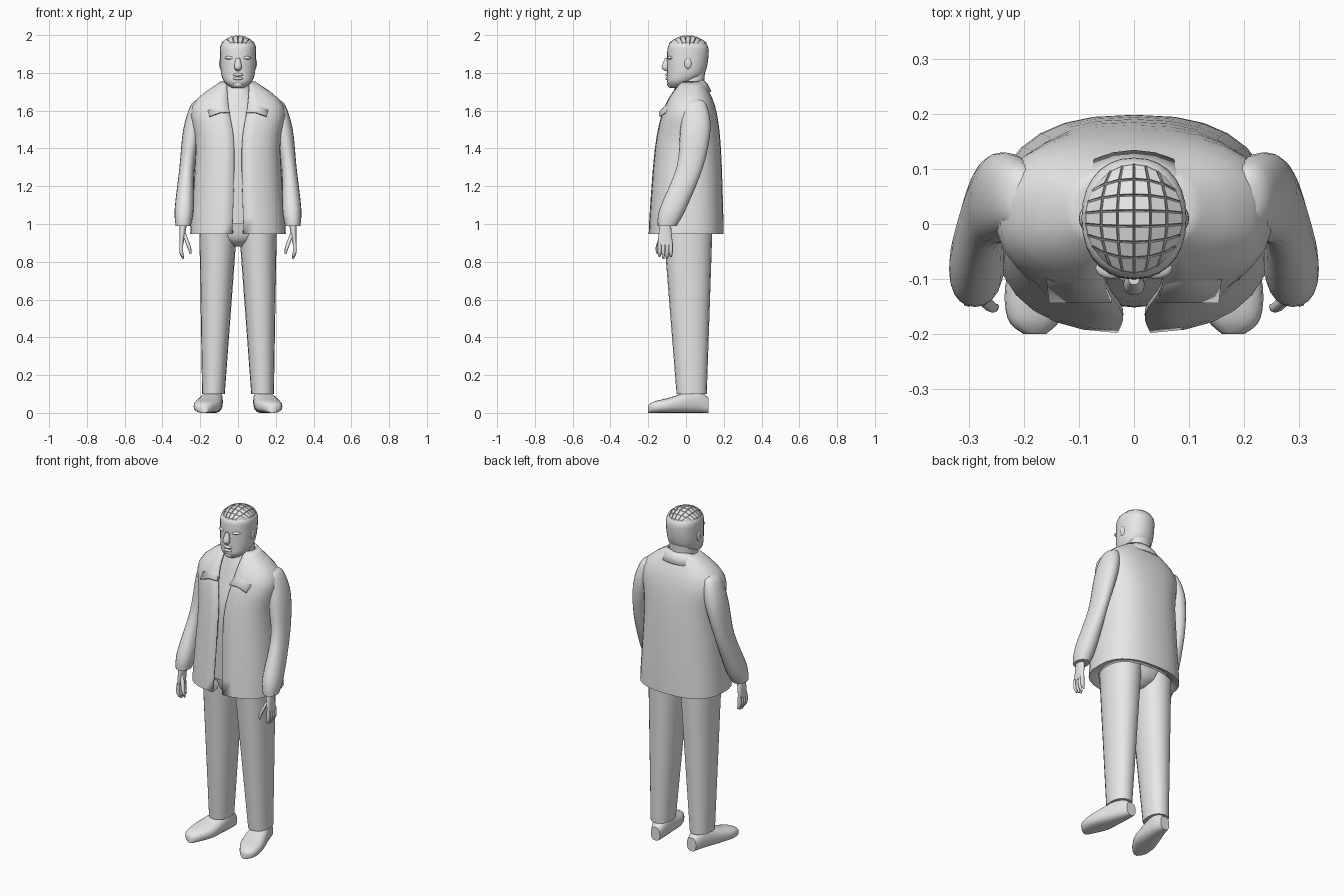
import bpy, bmesh, math
from mathutils import Vector

if "Cube" in bpy.data.objects:
    bpy.data.objects.remove(bpy.data.objects["Cube"])

shade = 0.8
grey = bpy.data.materials.new("light_grey")
grey.use_nodes = True
grey.diffuse_color = (shade, shade, shade, 1)
grey.node_tree.nodes["Principled BSDF"].inputs["Base Color"].default_value = grey.diffuse_color


def finish(name, bm, thickness=0, angle=50):
    """Turn a bmesh into a smooth shaded object, optionally with cloth thickness."""
    bmesh.ops.recalc_face_normals(bm, faces=bm.faces)
    mesh = bpy.data.meshes.new(name)
    bm.to_mesh(mesh)
    bm.free()
    mesh.materials.append(grey)
    obj = bpy.data.objects.new(name, mesh)
    bpy.context.collection.objects.link(obj)
    bpy.ops.object.select_all(action='DESELECT')
    obj.select_set(True)
    bpy.context.view_layer.objects.active = obj
    bpy.ops.object.shade_smooth_by_angle(angle=math.radians(angle))
    if thickness:
        cloth = obj.modifiers.new("cloth", 'SOLIDIFY')
        cloth.thickness = thickness
        cloth.offset = 0


def spline(keys, steps=4):
    """Smooth curve of number tuples through a few keys."""
    keys = [Vector(key) for key in keys]
    padded = [keys[0]] + keys + [keys[-1]]
    points = []
    for before, start, end, after in zip(padded, padded[1:], padded[2:], padded[3:]):
        for step in range(steps):
            t = step / steps
            leave, arrive = (end - before) / 2, (after - start) / 2
            ease = t * t * (3 - 2 * t)
            points.append(start.lerp(end, ease) + leave * t * (1 - t) ** 2
                          - arrive * t * t * (1 - t))
    return points + [keys[-1]]


def oval(angle, power):
    """Point on a unit superellipse."""
    c, s = math.cos(angle), math.sin(angle)
    return (math.copysign(abs(c) ** (2 / power), c),
            math.copysign(abs(s) ** (2 / power), s))


def skin(bm, rows, closed):
    """Bridge rows of points with quads."""
    verts = [[bm.verts.new(point) for point in row] for row in rows]
    count = len(rows[0])
    for low, high in zip(verts, verts[1:]):
        for i in range(count if closed else count - 1):
            j = (i + 1) % count
            bm.faces.new((low[i], low[j], high[j], high[i]))
    return verts


def loft(name, keys, side=1, upright=False, segments=20, power=2.2):
    """Capped body through ovals: x, y, z, half width, half depth or height."""
    bm = bmesh.new()
    across = Vector((0, 0, 1)) if upright else Vector((0, 1, 0))
    rows = []
    for x, y, z, half, other in spline(keys):
        row = []
        for i in range(segments):
            u, v = oval(math.tau * i / segments, power)
            point = Vector((x + half * u, y, z)) + across * other * v
            point.x *= side
            row.append(point)
        rows.append(row)
    verts = skin(bm, rows, closed=True)
    bm.faces.new(verts[0])
    bm.faces.new(verts[-1])
    finish(name, bm)


def blob(name, centre, radii):
    """Small smooth ellipsoid."""
    bm = bmesh.new()
    bmesh.ops.create_uvsphere(bm, u_segments=12, v_segments=8, radius=1)
    bmesh.ops.scale(bm, vec=radii, verts=bm.verts)
    bmesh.ops.translate(bm, vec=centre, verts=bm.verts)
    finish(name, bm)


# Head and neck
loft("neck", [(0, .01, 1.6, .08, .08), (0, .03, 1.8, .07, .07)])
loft("head", [(0, -.05, 1.72, .03, .03), (0, -.03, 1.75, .07, .07), (0, 0, 1.8, .09, .1),
              (0, .01, 1.9, .095, .11), (0, .01, 1.95, .09, .1), (0, .01, 1.98, .05, .05)],
     segments=28)
loft("nose", [(0, -.1, 1.81, .01, .01), (0, -.11, 1.83, .02, .02), (0, -.1, 1.88, .01, .01)],
     segments=10)
blob("upper_lip", (0, -.09, 1.79), (.03, .02, .01))
blob("lower_lip", (0, -.09, 1.77), (.03, .02, .01))
blob("chin", (0, -.08, 1.74), (.03, .02, .02))

# Cropped hair: a dome of raised tufts
bm = bmesh.new()
bmesh.ops.create_grid(bm, x_segments=6, y_segments=7, size=1)
for vert in bm.verts:
    u, v = vert.co.xy
    x, y = u * math.sqrt(1 - v * v / 2), v * math.sqrt(1 - u * u / 2)
    vert.co = (x * .09, y / 10 + .01, 1.99 - (x * x + y * y) / 25)
bmesh.ops.inset_individual(bm, faces=bm.faces[:], thickness=.003, depth=.01)
finish("hair", bm, angle=30)

# Shirt and hips
loft("shirt", [(0, 0, 1, .19, .14), (0, 0, 1.4, .19, .15), (0, .01, 1.6, .14, .11),
               (0, .02, 1.72, .07, .08)])
loft("hips", [(0, .01, .88, .03, .06), (0, .01, .92, .12, .11), (0, .01, 1, .2, .13)])

# Open jacket: height, half width, half depth, middle, half opening
jacket = [(.95, .25, .195, 0, .03), (1.4, .22, .17, .01, .02), (1.62, .24, .13, .02, .05),
          (1.75, .09, .06, .03, .06)]
boxiness = 2.5
columns = 28
rows = []
for z, half, depth, middle, gap in spline(jacket):
    start = -math.acos((gap / half) ** (boxiness / 2))
    sweep = math.pi - 2 * start
    ring = [oval(start + sweep * i / columns, boxiness) for i in range(columns + 1)]
    rows.append([Vector((half * u, middle + depth * v, z)) for u, v in ring])
hem_fold = [Vector((point.x * .8, point.y * .8, point.z + .01)) for point in rows[0]]
bm = bmesh.new()
skin(bm, [hem_fold] + rows, closed=False)
finish("jacket", bm, thickness=.01)

# Folded collar, swept from one lapel round the neck to the other
inner, ridge, outer = [], [], []
reach = 8
for i in range(-reach, reach + 1):
    t = abs(i) / reach
    turn = math.copysign(math.pi * t, i)
    top = Vector((.09 * math.sin(turn * .85), .09 - .23 * t * t, 1.76 - .17 * t ** 3))
    tip = Vector((.16 * math.sin(turn * .6), .13 - .27 * t * t, 1.7 - .13 * t ** 3))
    inner.append(top)
    ridge.append((top + tip) / 2 + Vector((0, 0, .01)))
    outer.append(tip)
bm = bmesh.new()
skin(bm, [inner, ridge, outer], closed=False)
finish("collar", bm, thickness=.01)

# Paired features and limbs
for side, label in ((1, "left"), (-1, "right")):
    blob(label + "_brow", (side * .04, -.08, 1.88), (.03, .02, .01))
    blob(label + "_ear", (side * .09, .01, 1.85), (.01, .02, .03))

    loft(label + "_sleeve", [
        (.2, .05, 1.66, .01, .02), (.21, .05, 1.63, .04, .06), (.24, .05, 1.5, .05, .08),
        (.27, .02, 1.3, .04, .07), (.285, -.07, 1.08, .05, .07), (.29, -.1, .99, .04, .05)], side)

    # Hand with evenly spread fingers
    loft(label + "_palm", [(.3, -.11, .89, .01, .04), (.29, -.11, 1, .02, .03)], side)
    for finger in range(4):
        y = -.14 + finger * .02
        drop = abs(finger - 1.5) / 100
        loft(f"{label}_finger_{finger}", [
            (.29, y, .81 + drop, .005, .005), (.3, y, .85, .01, .01), (.3, y, .9, .01, .01)],
            side, segments=8)
    loft(label + "_thumb", [(.25, -.15, .84, .005, .005), (.26, -.15, .88, .01, .01),
                            (.29, -.12, .96, .01, .01)], side, segments=8)

    loft(label + "_trouser_leg", [(.13, .03, .1, .06, .08), (.105, .01, .98, .1, .13)], side)

    # Shoe from heel to toe, its height equal to its centre so the sole is flat
    loft(label + "_shoe", [
        (.12, .12, .04, .03, .04), (.13, .05, .06, .05, .06), (.16, -.09, .04, .07, .04),
        (.18, -.17, .03, .05, .03), (.18, -.2, .02, .02, .02)],
        side, upright=True, power=2.6)
